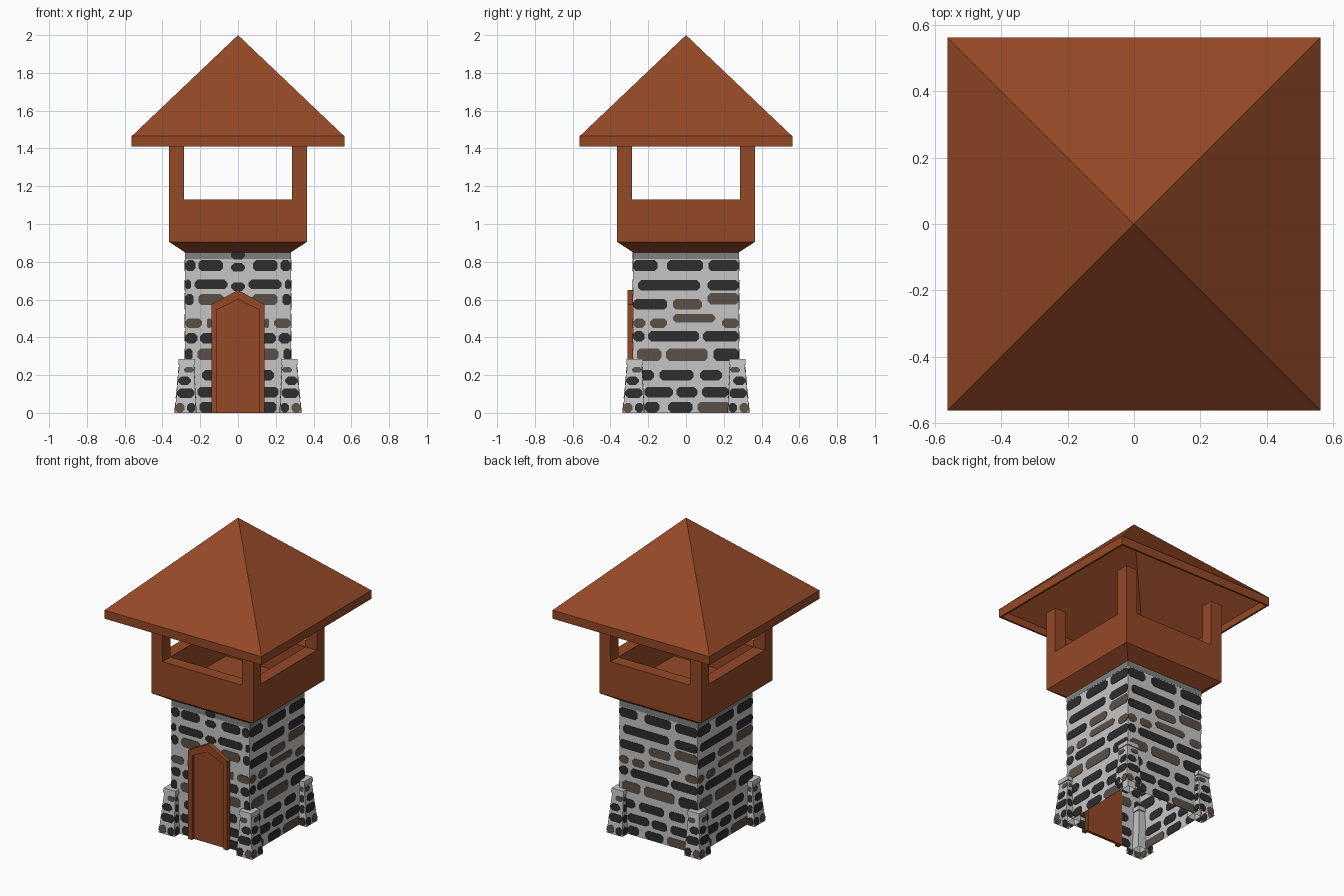
import bpy, bmesh, math
from mathutils import Matrix, Vector

if "Cube" in bpy.data.objects:
    bpy.data.objects.remove(bpy.data.objects["Cube"])


def mat(name, rgb):
    m = bpy.data.materials.new(name)
    m.diffuse_color = (*rgb, 1)
    m.use_nodes = True
    m.node_tree.nodes["Principled BSDF"].inputs["Base Color"].default_value = m.diffuse_color
    return m


WOOD = mat("red_brown_wood", (0.30, 0.066, 0.020))
MORTAR = mat("light_grey_mortar", (0.56, 0.56, 0.56))
SHADE = mat("mid_grey_mortar", (0.22, 0.22, 0.21))
DARK = mat("dark_stone", (0.026, 0.026, 0.027))
BROWN = mat("brown_stone", (0.105, 0.082, 0.064))


def finish(bm, name, mats, recalc=True):
    if recalc:
        bmesh.ops.recalc_face_normals(bm, faces=bm.faces)
    me = bpy.data.meshes.new(name)
    bm.to_mesh(me)
    bm.free()
    for m in mats:
        me.materials.append(m)
    ob = bpy.data.objects.new(name, me)
    bpy.context.collection.objects.link(ob)
    return ob


def square_rings(name, rings, material, cap_start=False, cap_end=False):
    """Stack of square outlines given as (half width, z)."""
    bm = bmesh.new()
    loops = []
    for h, z in rings:
        if h == 0:
            loops.append([bm.verts.new((0, 0, z))] * 4)
        else:
            loops.append([bm.verts.new((sx * h, sy * h, z))
                          for sx, sy in ((-1, -1), (1, -1), (1, 1), (-1, 1))])
    for a, b in zip(loops, loops[1:]):
        for i in range(4):
            j = (i + 1) % 4
            vs = list(dict.fromkeys((a[i], a[j], b[j], b[i])))
            bm.faces.new(vs)
    if cap_start:
        bm.faces.new(loops[0][::-1])
    if cap_end:
        bm.faces.new(loops[-1])
    return finish(bm, name, [material], recalc=False)


def box(bm, lo, hi):
    c = [(a + b) / 2 for a, b in zip(lo, hi)]
    s = [abs(b - a) for a, b in zip(lo, hi)]
    bmesh.ops.create_cube(bm, size=1, matrix=Matrix.Translation(c) @ Matrix.Diagonal((*s, 1)))


# Stone shaft (open underneath), timber lookout and hollow roof
W = 0.28
square_rings("tower_shaft", [(W, 0), (W, 0.85)], MORTAR)
square_rings("shaft_top_band", [(W, 0.815), (W + 0.001, 0.815), (W + 0.001, 0.85)], SHADE)
square_rings("lookout_parapet", [(W, 0.85), (0.365, 0.905), (0.365, 1.13), (0.285, 1.13), (0.285, 0.92)],
             WOOD, cap_start=True, cap_end=True)
square_rings("roof", [(0, 1.98), (0.55, 1.455), (0.55, 1.41), (0.5625, 1.41), (0.5625, 1.465), (0, 2.0)], WOOD)

# Corner posts
bm = bmesh.new()
for sx in (-1, 1):
    for sy in (-1, 1):
        box(bm, (sx * 0.285, sy * 0.285, 1.125), (sx * 0.365, sy * 0.365, 1.425))
finish(bm, "lookout_posts", [WOOD])

# Pointed door and its raised frame
def arch(w, shoulder, peak):
    return [(-w, 0), (-w, shoulder), (0, peak), (w, shoulder), (w, 0)]


def strip(bm, outline_a, outline_b, y0, y1):
    """Solid between two matching outlines, from y0 to y1."""
    g = [[bm.verts.new((x, y, z)) for x, z in o] for o in (outline_a, outline_b) for y in (y0, y1)]
    order = [g[0], g[1], g[3], g[2]]
    for a, b in zip(order, order[1:] + order[:1]):
        for i in range(len(a) - 1):
            bm.faces.new((a[i], a[i + 1], b[i + 1], b[i]))
    bm.faces.new([r[0] for r in order])
    bm.faces.new([r[-1] for r in order])


bm = bmesh.new()
strip(bm, arch(0.14, 0.575, 0.65), arch(0.113, 0.545, 0.60), -0.31, -0.275)
finish(bm, "door_frame", [WOOD])
bm = bmesh.new()
panel = bm.faces.new([bm.verts.new((x, -0.291, z)) for x, z in arch(0.12, 0.55, 0.61)])
ext = bmesh.ops.extrude_face_region(bm, geom=[panel], use_keep_orig=True)
bmesh.ops.translate(bm, vec=(0, 0.018, 0), verts=[v for v in ext["geom"] if isinstance(v, bmesh.types.BMVert)])
finish(bm, "door_panel", [WOOD])

# Corner buttresses: tapered blocks, open underneath
BH = 0.285
def outer(z): return 0.335 - 0.027 * z / BH
def inner(z): return 0.222 + 0.013 * z / BH


bm = bmesh.new()
for k in range(4):
    rot = Matrix.Rotation(k * math.pi / 2, 3, 'Z')
    rings = []
    for z in (0, 0.255, 0.256, BH):
        lip = 0.006 if z > 0.2555 else 0
        a, b = inner(z) - lip, outer(z) + lip
        rings.append([bm.verts.new(rot @ Vector((x, y, z))) for x, y in ((a, -b), (b, -b), (b, -a), (a, -a))])
    for p, q in zip(rings, rings[1:]):
        for i in range(4):
            j = (i + 1) % 4
            bm.faces.new((p[i], p[j], q[j], q[i]))
    bm.faces.new(rings[-1])
finish(bm, "corner_buttresses", [MORTAR], recalc=False)


# Stones: thin rounded plates lying on the walls
def stone(bm, place, k, s0, s1, zc, h, kind, back=0.003):
    rot = Matrix.Rotation(k * math.pi / 2, 3, 'Z')
    z0, z1 = max(zc - h / 2, 0.001), zc + h / 2
    c = min(0.016, (s1 - s0) * 0.3, (z1 - z0) * 0.35)
    pts = [(s0 + c, z0), (s1 - c, z0), (s1, z0 + c), (s1, z1 - c),
           (s1 - c, z1), (s0 + c, z1), (s0, z1 - c), (s0, z0 + c)]
    f, b = ([bm.verts.new(rot @ Vector(place(s, z, d))) for s, z in pts] for d in (0.0025, -back))
    faces = [bm.faces.new(f), bm.faces.new(b[::-1])]
    faces += [bm.faces.new((f[i], b[i], b[(i + 1) % 8], f[(i + 1) % 8])) for i in range(8)]
    for face in faces:
        face.material_index = 0 if kind == "d" else 1


def wall(s, z, d):
    return (s, -W - d, z)


# rows: z centre, height, spans, colour letter per span
SIDE = [
    (0.78, 0.06, [(-.28, -.15), (-.10, .09), (.12, .28)], "ddd"),
    (0.675, 0.055, [(-.255, .075), (.115, .28)], "dd"),
    (0.575, 0.055, [(-.28, -.10), (-.07, .085)], "db"),
    (0.605, 0.06, [(.115, .28)], "b"),
    (0.475, 0.05, [(-.28, -.215), (-.19, -.10), (.19, .28)], "bbb"),
    (0.50, 0.045, [(-.07, .155)], "b"),
    (0.405, 0.055, [(-.28, -.22), (-.20, .07), (.09, .28)], "ddd"),
    (0.308, 0.065, [(-.26, -.13), (-.105, .115), (.145, .28)], "bbd"),
    (0.20, 0.055, [(-.28, -.17), (-.14, .04), (.075, .19)], "ddd"),
    (0.11, 0.055, [(-.22, -.07), (-.05, .06), (.085, .225)], "ddd"),
    (0.03, 0.055, [(-.22, -.14), (-.095, .035), (.06, .235)], "ddb"),
]
# right half of the front, mirrored to the left
FRONT = [
    (0.78, 0.06, [(.08, .21), (.225, .28)], "dd"),
    (0.68, 0.05, [(.055, .23), (.25, .28)], "dd"),
    (0.60, 0.06, [(.075, .21), (.235, .28)], "bd"),
    (0.475, 0.05, [(.14, .165), (.19, .28)], "bb"),
    (0.395, 0.055, [(.125, .20), (.215, .28)], "dd"),
    (0.31, 0.06, [(.125, .215), (.24, .28)], "bd"),
    (0.20, 0.055, [(.125, .19)], "d"),
    (0.11, 0.055, [(.125, .215)], "d"),
    (0.03, 0.055, [(.125, .205)], "d"),
]
bm = bmesh.new()
for z, h, spans, kinds in SIDE:
    for (a, b), kind in zip(spans, kinds):
        for k in (1, 2, 3):
            stone(bm, wall, k, a, b, z, h, kind)
for z, h, spans, kinds in FRONT:
    for (a, b), kind in zip(spans, kinds):
        stone(bm, wall, 0, a, b, z, h, kind)
        stone(bm, wall, 0, -b, -a, z, h, kind)
for z in (0.835, 0.77, 0.668):
    stone(bm, wall, 0, -0.037, 0.037, z, 0.045, "d")
finish(bm, "wall_stones", [DARK, BROWN])

# Buttress stones on the outward and inward-facing sides
bm = bmesh.new()
for k in range(4):
    for sg in (-1, 1):
        def front(s, z, d):
            return (sg * s, -outer(z) - d, z)

        def flank(s, z, d):
            return (sg * (inner(z) - d), -s, z)

        for z, h, a, b, kind in ((.027, .05, .225, .27, "d"), (.027, .05, .283, .333, "b"),
                                 (.105, .05, .229, .322, "d"), (.17, .045, .25, .317, "d"),
                                 (.228, .03, .234, .285, "b")):
            stone(bm, front, k, a, b, z, h, kind)
            if b < 0.29 or z > 0.05:
                stone(bm, flank, k, W + 0.004, outer(z) - 0.006, z, h, kind)
finish(bm, "buttress_stones", [DARK, BROWN])
